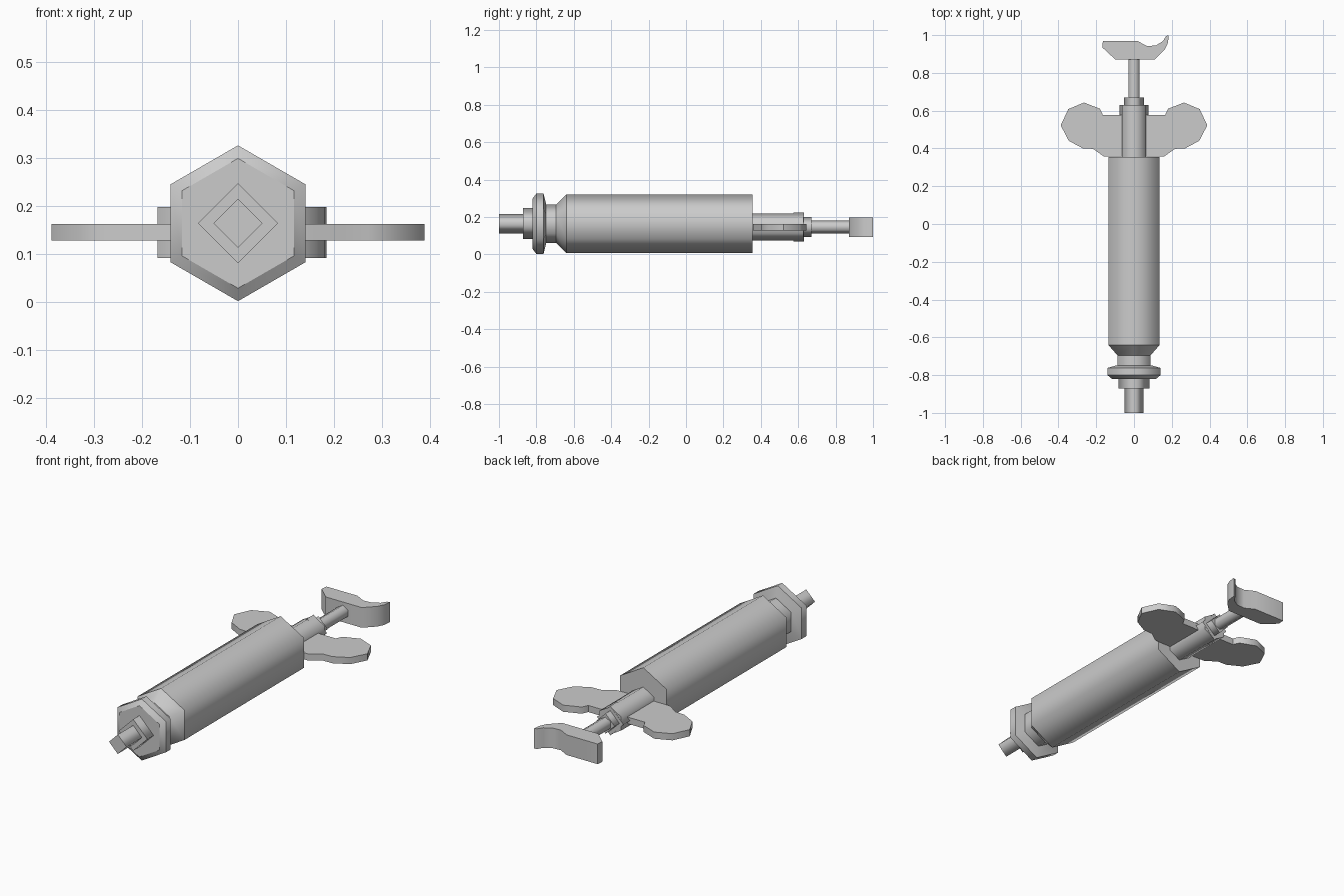
import bpy, bmesh, math

if "Cube" in bpy.data.objects:
    bpy.data.objects.remove(bpy.data.objects["Cube"])

grey = bpy.data.materials.new("plain grey")
grey.diffuse_color = (0.6, 0.6, 0.6, 1)
grey.use_nodes = True
grey.node_tree.nodes["Principled BSDF"].inputs["Base Color"].default_value = grey.diffuse_color


def finish(name, bm, is_cap):
    """Smooth sides, flat caps, sharp rims."""
    bmesh.ops.recalc_face_normals(bm, faces=bm.faces)
    for f in bm.faces:
        f.smooth = not is_cap(f)
    mesh = bpy.data.meshes.new(name)
    bm.to_mesh(mesh)
    bm.free()
    mesh.materials.append(grey)
    ob = bpy.data.objects.new(name, mesh)
    bpy.context.collection.objects.link(ob)
    return ob


def turned(name, profile, sides, cz):
    """Faceted turning along y from (y, radius) rings, one corner upward."""
    bm = bmesh.new()
    rings = []
    for y, r in profile:
        rings.append([bm.verts.new((r * math.sin(2 * math.pi * i / sides), y,
                                    cz + r * math.cos(2 * math.pi * i / sides)))
                      for i in range(sides)])
    for a, b in zip(rings, rings[1:]):
        for i in range(sides):
            j = (i + 1) % sides
            bm.faces.new((a[i], a[j], b[j], b[i]))
    caps = [bm.faces.new(rings[0]), bm.faces.new(rings[-1])]
    for e in bm.edges:
        # edges running around a ring stay sharp
        e.smooth = abs(e.verts[0].co.y - e.verts[1].co.y) > 1e-5
    return finish(name, bm, lambda f: f in caps)


def plate(name, outline, z0, z1):
    """Outline in x, y raised from z0 to z1."""
    bm = bmesh.new()
    low = [bm.verts.new((x, y, z0)) for x, y in outline]
    high = [bm.verts.new((x, y, z1)) for x, y in outline]
    caps = [bm.faces.new(low), bm.faces.new(high)]
    n = len(outline)
    for i in range(n):
        j = (i + 1) % n
        bm.faces.new((low[i], low[j], high[j], high[i]))
    bm.normal_update()
    for e in bm.edges:
        level = abs(e.verts[0].co.z - e.verts[1].co.z) < 1e-5
        e.smooth = not level and e.calc_face_angle(0) < math.radians(50)
    return finish(name, bm, lambda f: f in caps)


AXIS = 0.164   # barrel axis height
ROD = 0.147    # plunger axis height

# Barrel with tapered neck
turned("barrel", [(-0.76, 0.102), (-0.695, 0.102), (-0.64, 0.157), (0.355, 0.157)], 6, AXIS)
# Front flange with bevelled rims
turned("front_flange", [(-0.82, 0.135), (-0.80, 0.162), (-0.762, 0.162), (-0.748, 0.105)], 6, AXIS)
# Square nozzle base and tip
turned("nozzle_base", [(-0.872, 0.083), (-0.815, 0.083)], 4, AXIS)
turned("nozzle_tip", [(-1.0, 0.051), (-0.87, 0.051)], 4, AXIS)

# Rear sleeve, square collars and plunger rod
turned("rear_sleeve", [(0.35, 0.072), (0.629, 0.072)], 6, ROD)
turned("rear_collar", [(0.575, 0.077), (0.63, 0.077)], 4, ROD)
turned("small_collar", [(0.625, 0.053), (0.67, 0.053)], 4, ROD)
turned("plunger_rod", [(0.66, 0.034), (0.88, 0.034)], 6, ROD)

# Finger wings: one half outline mirrored
half = [(0.16, 0.358), (0.217, 0.398), (0.27, 0.40), (0.345, 0.44), (0.388, 0.522),
        (0.348, 0.608), (0.265, 0.643), (0.18, 0.61), (0.165, 0.577)]
plate("finger_wings", half + [(-x, y) for x, y in reversed(half)], 0.128, 0.163)

# Curved thumb handle
plate("thumb_handle", [(-0.1, 0.872), (0.11, 0.872), (0.164, 0.926), (0.18, 0.96),
                       (0.184, 1.0), (0.17, 0.995), (0.153, 0.968), (0.116, 0.945),
                       (0.069, 0.942), (0.016, 0.970), (-0.165, 0.970), (-0.167, 0.934)],
      0.092, 0.198)
